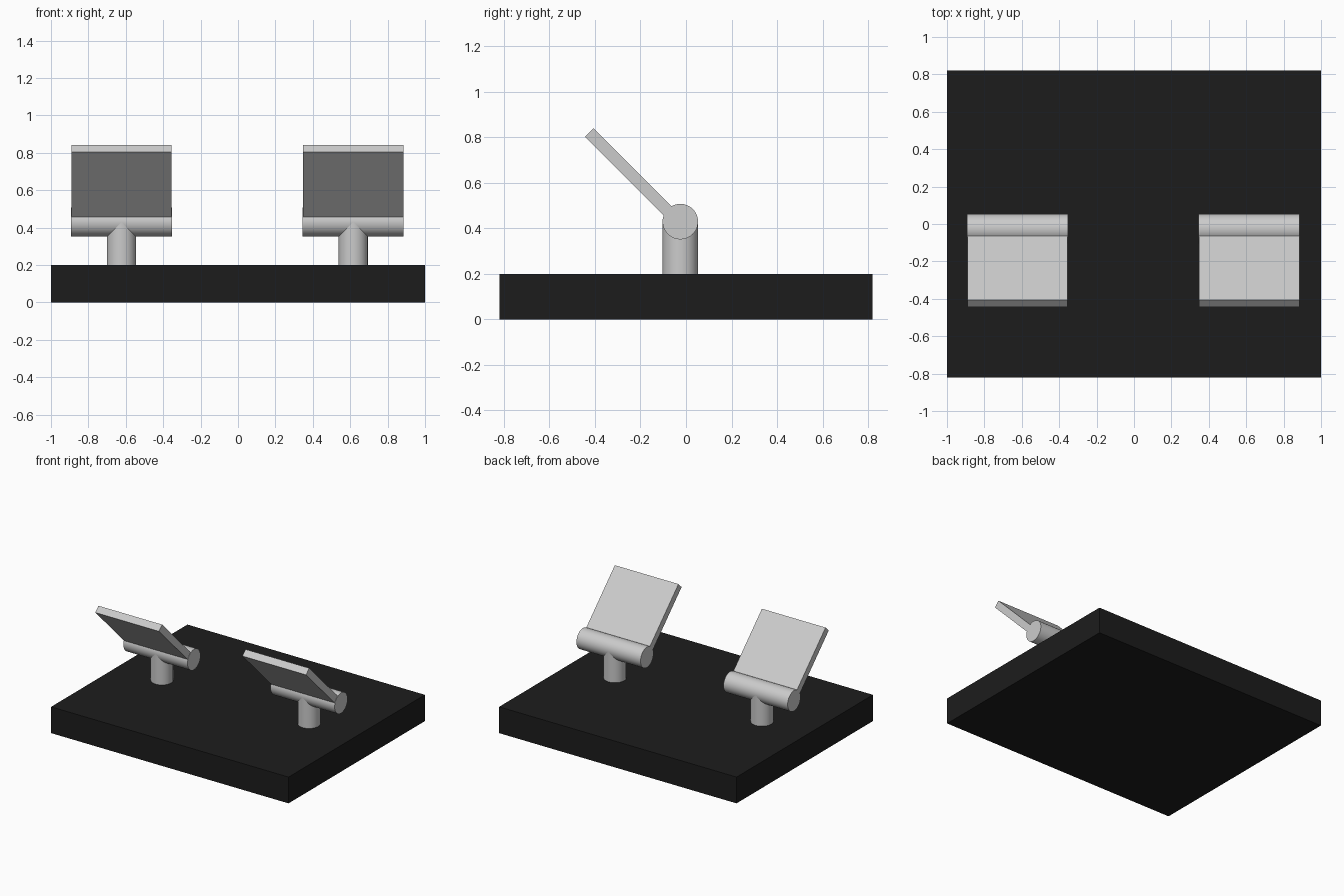
import bpy
from math import radians, pi

if "Cube" in bpy.data.objects:
    bpy.data.objects.remove(bpy.data.objects["Cube"])

BAR_Y, BAR_Z, RADIUS = -0.025, 0.43, 0.078


def box(name, loc, size, rot_x=0.0):
    bpy.ops.mesh.primitive_cube_add(size=1, location=loc, rotation=(rot_x, 0, 0))
    ob = bpy.context.object
    ob.name = name
    ob.scale = size
    bpy.ops.object.transform_apply(location=False, rotation=False, scale=True)
    return ob


def cylinder(name, loc, length, rot_y=0.0):
    bpy.ops.mesh.primitive_cylinder_add(vertices=48, radius=RADIUS, depth=length,
                                        location=loc, rotation=(0, rot_y, 0))
    ob = bpy.context.object
    ob.name = name
    bpy.ops.object.shade_smooth_by_angle(angle=radians(30))
    return ob


# Dark base slab
base = box("base", (0, 0, 0.1), (2, 1.64, 0.2))
black = bpy.data.materials.new("dark_base")
black.diffuse_color = (0.012, 0.012, 0.012, 1)
black.use_nodes = True
black.node_tree.nodes["Principled BSDF"].inputs["Base Color"].default_value = black.diffuse_color
base.data.materials.append(black)

# Two pedals: upright post, cross bar, and plate leaning forward at 45 degrees
for side, x in (("left", -0.623), ("right", 0.616)):
    cylinder(side + "_post", (x, BAR_Y, (0.19 + BAR_Z) / 2), BAR_Z - 0.19)
    cylinder(side + "_cross_bar", (x, BAR_Y, BAR_Z), 0.54, pi / 2)
    box(side + "_plate", (x, -0.2325, 0.6295), (0.536, 0.545, 0.053), radians(-45))
